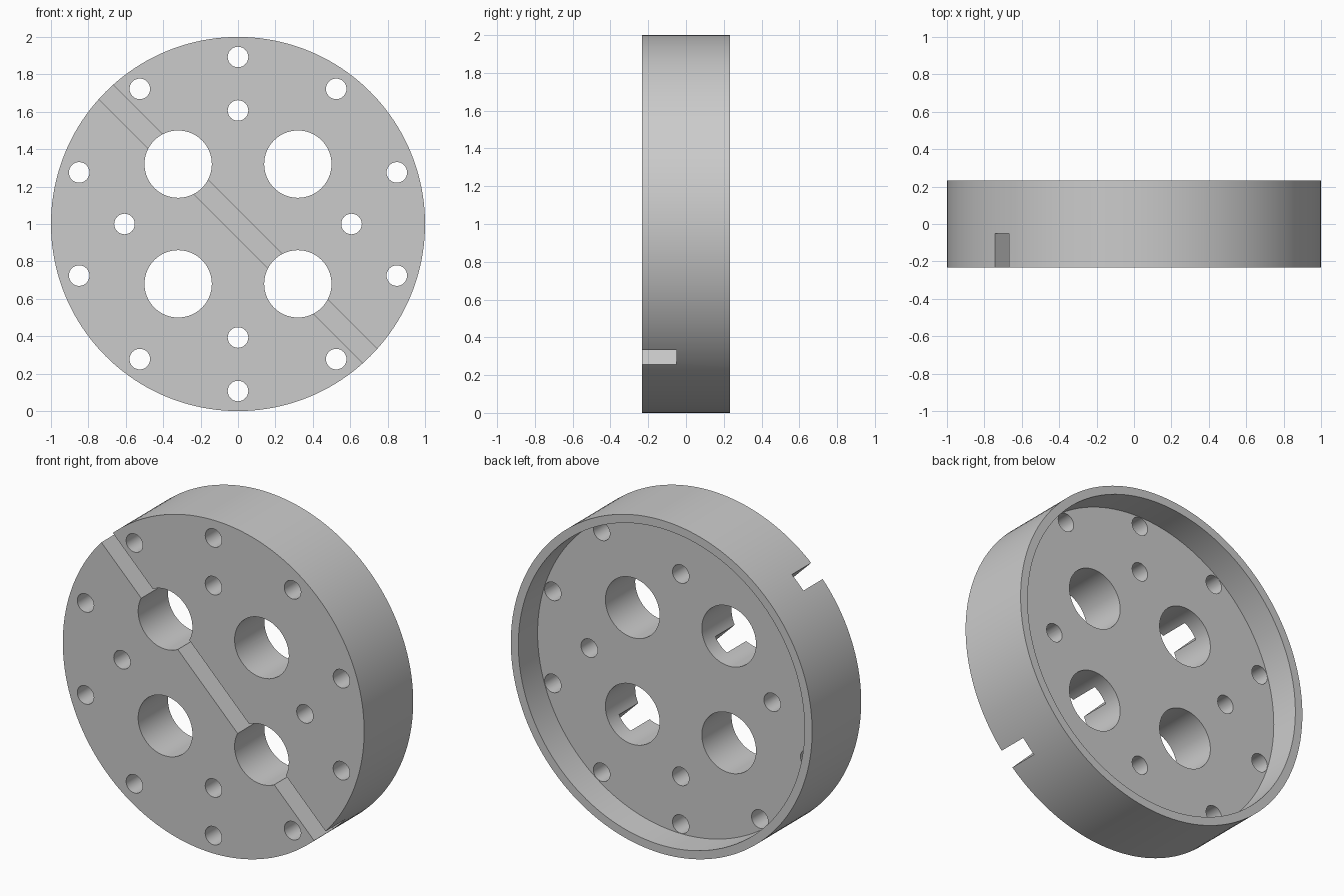
import bpy
import math
from mathutils import Matrix

if "Cube" in bpy.data.objects:
    bpy.data.objects.remove(bpy.data.objects["Cube"], do_unlink=True)

HALF = 0.2325      # half the thickness of the disc
FLOOR = 0.05       # y of the recessed back face
GROOVE = -0.05     # y of the groove bottom
CENTRE_Z = 1.0

grey = bpy.data.materials.new("plain grey")
grey.use_nodes = True
colour = (0.6, 0.6, 0.6, 1)
grey.diffuse_color = colour
grey.node_tree.nodes["Principled BSDF"].inputs["Base Color"].default_value = colour


def cylinder(name, x, z, radius, y0, y1, sides):
    """Cylinder along y, placed relative to the disc centre."""
    bpy.ops.mesh.primitive_cylinder_add(
        vertices=sides, radius=radius, depth=y1 - y0,
        location=(x, (y0 + y1) / 2, CENTRE_Z + z), rotation=(math.pi / 2, 0, 0))
    obj = bpy.context.object
    obj.name = name
    obj.data.materials.append(grey)
    return obj


cutters = bpy.data.collections.new("cutters")
bpy.context.scene.collection.children.link(cutters)


def as_cutter(obj):
    for col in list(obj.users_collection):
        col.objects.unlink(obj)
    cutters.objects.link(obj)
    obj.hide_render = True


# Main round body
disc = cylinder("disc_body", 0, 0, 1.0, -HALF, HALF, 160)

# Shallow recess in the back, leaving a thin rim
as_cutter(cylinder("back_recess_cutter", 0, 0, 0.95, FLOOR, 0.5, 160))

# Four large holes
for sx in (-1, 1):
    for sz in (-1, 1):
        as_cutter(cylinder("large_hole_cutter", sx * 0.32, sz * 0.32, 0.18, -0.5, 0.15, 64))

# Rings of small holes: ten outside, four inside
for count, ring in ((10, 0.893), (4, 0.607)):
    for i in range(count):
        a = math.pi / 2 + i * math.tau / count
        as_cutter(cylinder("small_hole_cutter", ring * math.cos(a), ring * math.sin(a),
                           0.055, -0.5, 0.15, 32))

# Diagonal groove across the front
bpy.ops.mesh.primitive_cube_add(size=1)
groove = bpy.context.object
groove.name = "groove_cutter"
groove.data.materials.append(grey)
groove.data.transform(Matrix.Diagonal((3, GROOVE + 0.5, 0.108, 1)))
groove.location = (0, (GROOVE - 0.5) / 2, CENTRE_Z)
groove.rotation_euler = (0, math.pi / 4, 0)
as_cutter(groove)

# Cut everything out of the body
for cutter in cutters.objects:
    cut = disc.modifiers.new(cutter.name, 'BOOLEAN')
    cut.operation = 'DIFFERENCE'
    cut.solver = 'EXACT'
    cut.object = cutter
bpy.ops.object.select_all(action='DESELECT')
disc.select_set(True)
bpy.context.view_layer.objects.active = disc
for name in [m.name for m in disc.modifiers]:
    bpy.ops.object.modifier_apply(modifier=name)
for cutter in list(cutters.objects):
    bpy.data.objects.remove(cutter, do_unlink=True)
bpy.data.collections.remove(cutters)

bpy.ops.object.shade_smooth_by_angle(angle=math.radians(30))
